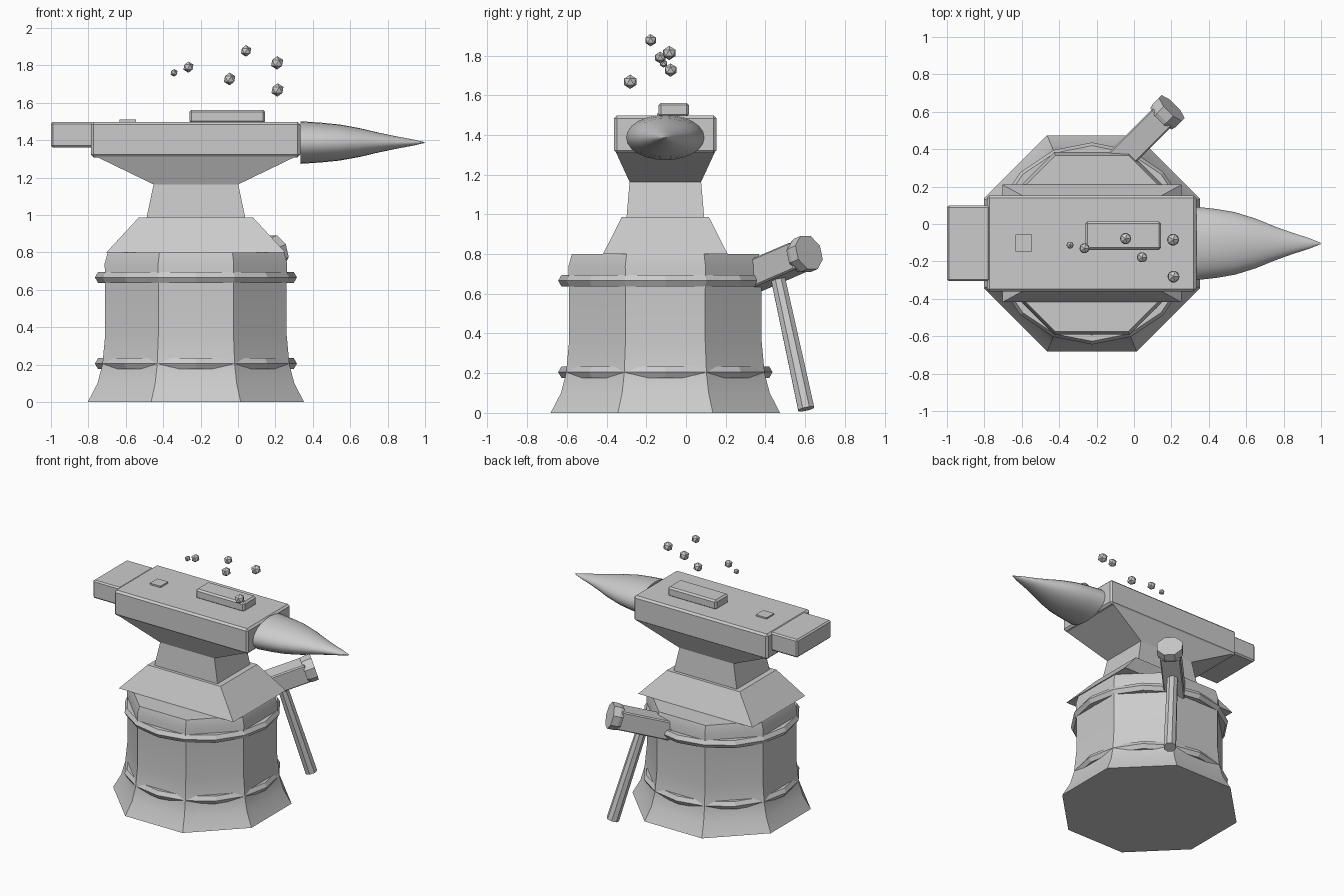
import bpy, bmesh
from math import sin, cos, pi, radians
from mathutils import Matrix, Vector

if "Cube" in bpy.data.objects:
    bpy.data.objects.remove(bpy.data.objects["Cube"])

CX, CY = -0.225, -0.104          # shared centre of stump and anvil


def make(name, bm, matrix=None, smooth=None):
    if matrix is not None:
        bm.transform(matrix)
    bmesh.ops.recalc_face_normals(bm, faces=bm.faces)
    me = bpy.data.meshes.new(name)
    bm.to_mesh(me)
    bm.free()
    ob = bpy.data.objects.new(name, me)
    bpy.context.collection.objects.link(ob)
    if smooth:
        bpy.ops.object.select_all(action='DESELECT')
        ob.select_set(True)
        bpy.context.view_layer.objects.active = ob
        bpy.ops.object.shade_smooth_by_angle(angle=radians(smooth))
    return ob


def loft(name, rings, n, matrix=None, flats=False, smooth=None):
    """Stack n-sided rings (rx, ry, z); with flats, rx and ry reach the flat sides."""
    bm = bmesh.new()
    k = 1 / cos(pi / n) if flats else 1
    off = pi / n if flats else 0
    loops = [[bm.verts.new((k * rx * cos(off + 2 * pi * i / n),
                            k * ry * sin(off + 2 * pi * i / n), z))
              for i in range(n)] for rx, ry, z in rings]
    for a, b in zip(loops, loops[1:]):
        for i in range(n):
            j = (i + 1) % n
            bm.faces.new((a[i], a[j], b[j], b[i]))
    bm.faces.new(loops[0])
    bm.faces.new(loops[-1])
    return make(name, bm, matrix, smooth)


def box(name, lo, hi, bevel=0.0, matrix=None):
    lo, hi = Vector(lo), Vector(hi)
    bm = bmesh.new()
    bmesh.ops.create_cube(bm, size=1)
    bmesh.ops.scale(bm, vec=hi - lo, verts=bm.verts)
    bmesh.ops.translate(bm, vec=(lo + hi) / 2, verts=bm.verts)
    if bevel:
        bmesh.ops.bevel(bm, geom=bm.edges[:], offset=bevel, segments=1, affect='EDGES')
    return make(name, bm, matrix)


def band(name, z, major=0.506, minor=0.034, n=16, m=6):
    bm = bmesh.new()
    v = [[bm.verts.new(((major + minor * cos(2 * pi * j / m)) * cos(2 * pi * i / n),
                        (major + minor * cos(2 * pi * j / m)) * sin(2 * pi * i / n),
                        minor * sin(2 * pi * j / m))) for j in range(m)] for i in range(n)]
    for i in range(n):
        for j in range(m):
            a, b = (i + 1) % n, (j + 1) % m
            bm.faces.new((v[i][j], v[a][j], v[a][b], v[i][b]))
    return make(name, bm, Matrix.Translation((CX, CY, z)))


centre = Matrix.Translation((CX, CY, 0))

# Octagonal stump with flared foot, and two bands
profile = [(0.578, 0), (0.526, 0.10), (0.500, 0.20), (0.485, 0.36),
           (0.485, 0.62), (0.488, 0.74), (0.471, 0.80)]
loft("stump", [(r, r, z) for r, z in profile], 8, centre, True, 25)
band("lower_band", 0.205)
band("upper_band", 0.666)

# Anvil foot, waist and flare
loft("anvil_foot", [(0.478, 0.314, 0.80), (0.305, 0.219, 0.987)], 4, centre, True)
loft("anvil_waist", [(0.265, 0.196, 0.98), (0.226, 0.18, 1.165)], 4, centre, True)
loft("anvil_flare", [(0.226, 0.18, 1.163), (0.54, 0.25, 1.315)], 4, centre, True)

# Anvil body, heel, plate and workpiece
box("anvil_body", (-0.786, -0.362, 1.308), (0.333, 0.153, 1.498), 0.014)
box("anvil_heel", (-1.0, -0.306, 1.36), (-0.77, 0.099, 1.496), 0.01)
box("hardy_plate", (-0.634, -0.146, 1.48), (-0.545, -0.056, 1.509))
box("workpiece", (-0.26, -0.138, 1.49), (0.145, 0.014, 1.562), 0.012)

# Horn: elliptical taper pointing along +x
horn = [(0.196, 0.335), (0.184, 0.44), (0.167, 0.54), (0.133, 0.65),
        (0.092, 0.75), (0.056, 0.85), (0.029, 0.935), (0.004, 0.997)]
to_x = Matrix.Translation((0, CY, 1.387)) @ Matrix.Rotation(pi / 2, 4, 'Y')
loft("horn", [(r * 0.58, r, x) for r, x in horn], 24, to_x, False, 35)

# Hammer leaning on the stump: local x = head axis, local z = handle axis
tilt = (Matrix.Translation((0.033, 0.451, 0.735)) @ Matrix.Rotation(pi / 4, 4, 'Z')
        @ Matrix.Rotation(radians(-17), 4, 'Y'))
box("hammer_head", (-0.19, -0.07, -0.07), (0.19, 0.07, 0.07), 0.008, tilt)
turn = Matrix.Rotation(pi / 2, 4, 'Y')
for name, s in (("hammer_face", 1), ("hammer_back_face", -1)):
    loft(name, [(0.08, 0.08, s * 0.175), (0.087, 0.087, s * 0.20), (0.087, 0.087, s * 0.25)],
         8, tilt @ turn, True)
loft("hammer_handle", [(0.041, 0.041, -0.748), (0.035, 0.035, 0.03)], 8, tilt, True)

# Flying sparks
sparks = [(-0.342, -0.113, 1.76, 0.021), (-0.265, -0.13, 1.79, 0.030),
          (-0.045, -0.078, 1.727, 0.034), (0.043, -0.178, 1.877, 0.031),
          (0.209, -0.084, 1.813, 0.036), (0.211, -0.281, 1.668, 0.036)]
for i, (x, y, z, r) in enumerate(sparks):
    bm = bmesh.new()
    bmesh.ops.create_icosphere(bm, subdivisions=1, radius=r)
    make(f"spark_{i + 1}", bm, Matrix.Translation((x, y, z)))
